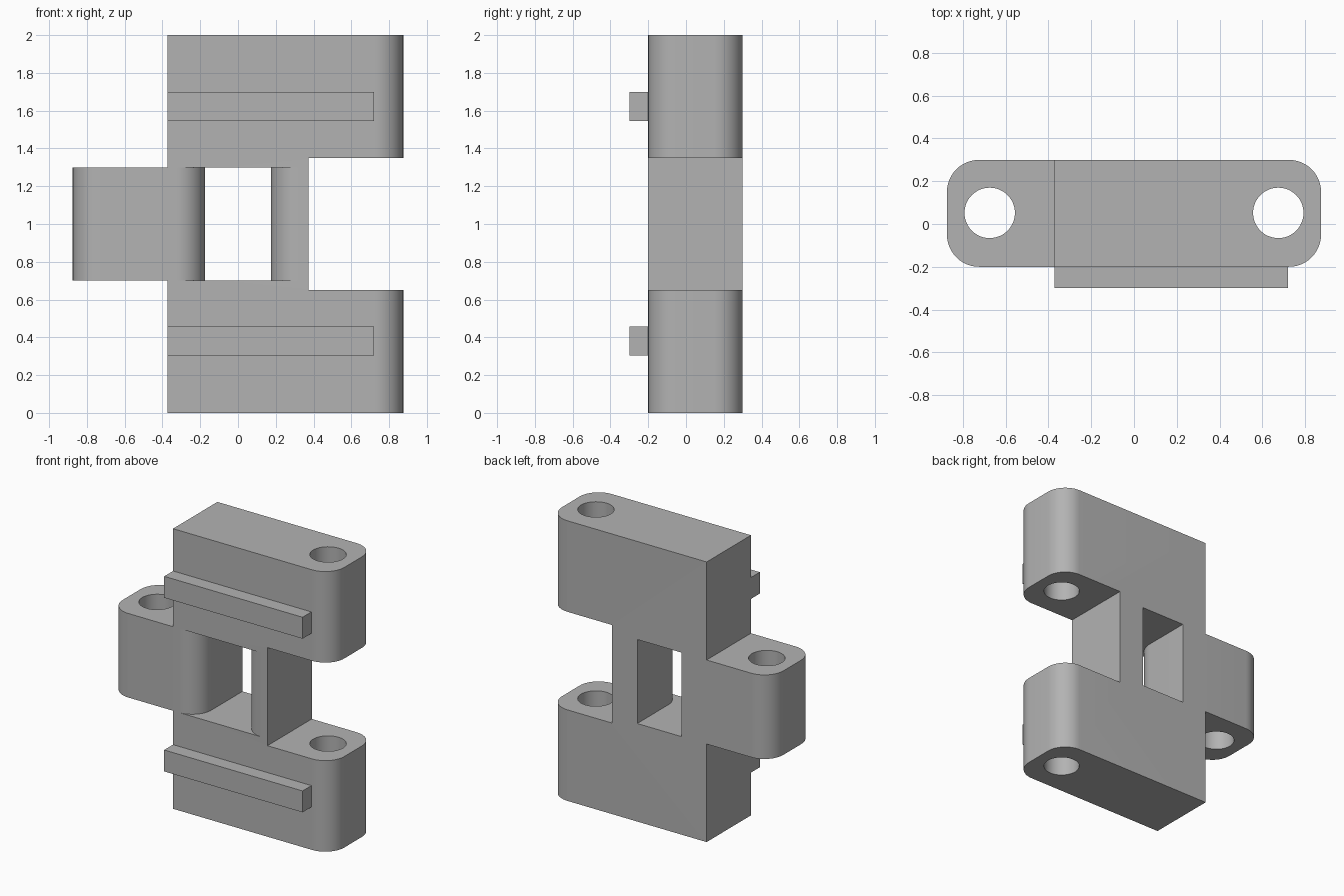
import bpy, bmesh, math

if "Cube" in bpy.data.objects:
    bpy.data.objects.remove(bpy.data.objects["Cube"])

grey = bpy.data.materials.new("plain grey")
grey.use_nodes = True
COLOUR = (0.45, 0.45, 0.45, 1)
grey.diffuse_color = COLOUR
grey.node_tree.nodes["Principled BSDF"].inputs["Base Color"].default_value = COLOUR

FRONT, BACK = -0.2, 0.3
END, SPINE = 0.875, 0.373
RADIUS = 0.15


def arc(cx, cy, r, start, end, steps=12):
    """Points on an arc, angles in degrees."""
    angles = [math.radians(start + (end - start) * i / steps) for i in range(steps + 1)]
    return [(cx + r * math.cos(a), cy + r * math.sin(a)) for a in angles]


def prism(name, outline, z0, z1):
    """Extrude a plan outline from z0 up to z1."""
    bm = bmesh.new()
    face = bm.faces.new([bm.verts.new((x, y, z0)) for x, y in outline])
    top = bmesh.ops.extrude_face_region(bm, geom=[face])["geom"]
    verts = [v for v in top if isinstance(v, bmesh.types.BMVert)]
    bmesh.ops.translate(bm, verts=verts, vec=(0, 0, z1 - z0))
    bmesh.ops.recalc_face_normals(bm, faces=bm.faces)
    mesh = bpy.data.meshes.new(name)
    bm.to_mesh(mesh)
    bm.free()
    mesh.materials.append(grey)
    obj = bpy.data.objects.new(name, mesh)
    bpy.context.collection.objects.link(obj)
    return obj


def box(name, x0, x1, y0, y1, z0, z1):
    return prism(name, [(x0, y0), (x1, y0), (x1, y1), (x0, y1)], z0, z1)


def cut(target, cutter):
    """Subtract the cutter and discard it."""
    mod = target.modifiers.new("cut", "BOOLEAN")
    mod.operation, mod.solver, mod.object = "DIFFERENCE", "EXACT", cutter
    bpy.context.view_layer.objects.active = target
    bpy.ops.object.modifier_apply(modifier=mod.name)
    bpy.data.objects.remove(cutter)


# Solid block with rounded ends
outline = []
for side_x, side_y, start in ((1, 1, 0), (-1, 1, 90), (-1, -1, 180), (1, -1, 270)):
    cx = side_x * (END - RADIUS)
    cy = BACK - RADIUS if side_y > 0 else FRONT + RADIUS
    outline += arc(cx, cy, RADIUS, start, start + 90)
body = prism("hinge_body", outline, 0, 2)

# Clearances that leave one lug on the right and two on the left
cut(body, box("upper_clearance", -1, -SPINE, -1, 1, 1.3, 3))
cut(body, box("lower_clearance", -1, -SPINE, -1, 1, -1, 0.7))
cut(body, box("middle_clearance", SPINE, 1, -1, 1, 0.65, 1.35))

# Window, flared by rounded edges at the front
W = 0.175
flare = arc(W + RADIUS, FRONT + RADIUS, RADIUS, 270, 180)
half = [(W + RADIUS, FRONT - 0.1)] + flare + [(W, BACK + 0.1)]
window = half + [(-x, y) for x, y in reversed(half)]
cut(body, prism("window", window, 0.7, 1.3))

# Pin holes
for x in (-0.675, 0.675):
    cut(body, prism("pin_hole", arc(x, 0.052, 0.118, 0, 360, 48)[:-1], -1, 3))

bpy.ops.object.select_all(action="DESELECT")
body.select_set(True)
bpy.context.view_layer.objects.active = body
bpy.ops.object.shade_smooth_by_angle(angle=math.radians(30))

# Front ribs
for name, z in (("lower_rib", 0.305), ("upper_rib", 1.545)):
    box(name, -SPINE, 0.72, FRONT - 0.1, FRONT, z, z + 0.153)
